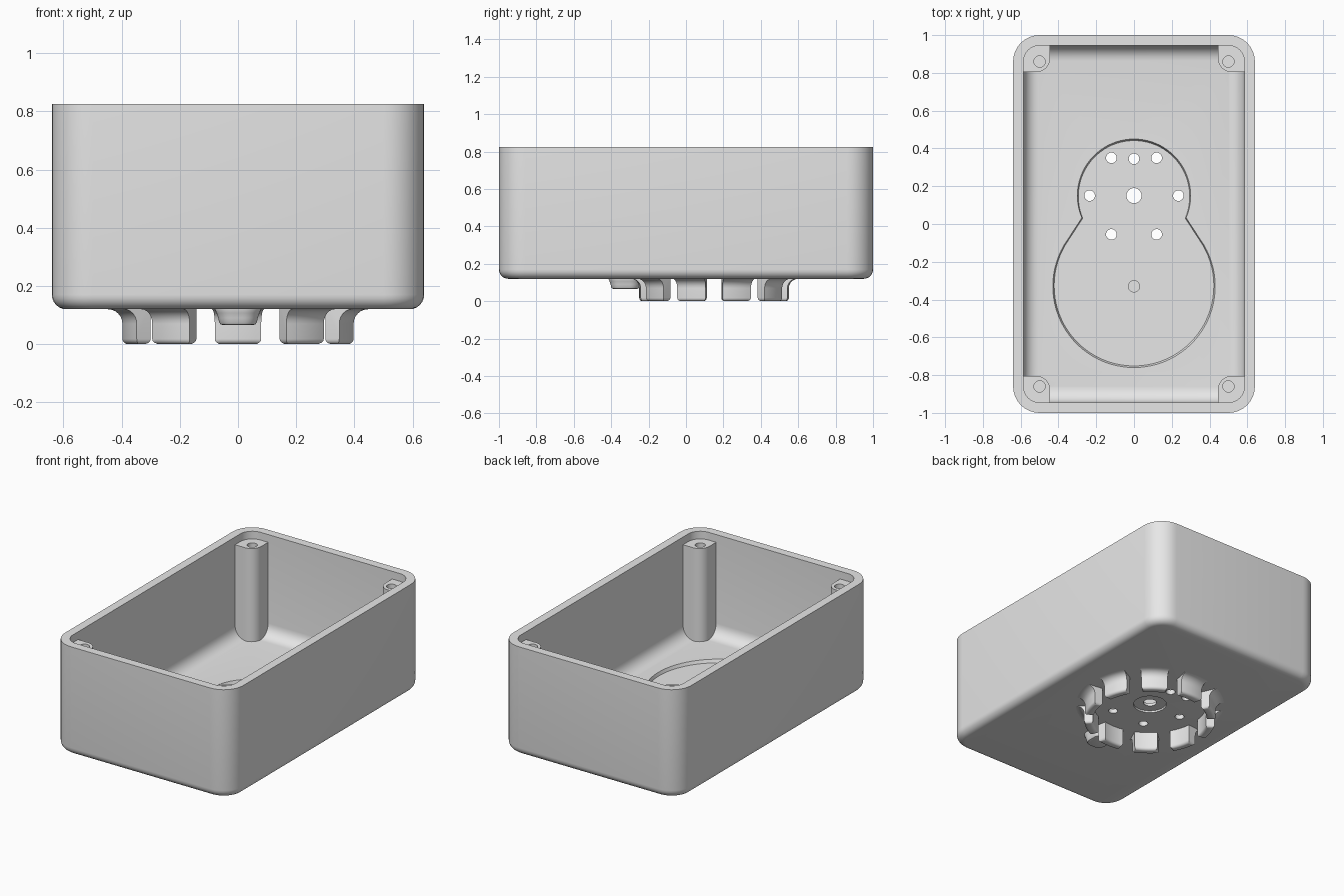
import bpy, bmesh
from math import sin, cos, pi, radians
from mathutils import Vector

if "Cube" in bpy.data.objects:
    bpy.data.objects.remove(bpy.data.objects["Cube"], do_unlink=True)

grey = bpy.data.materials.new("light_grey")
grey.use_nodes = True
grey.diffuse_color = (0.8, 0.8, 0.8, 1)
grey.node_tree.nodes["Principled BSDF"].inputs["Base Color"].default_value = (0.8, 0.8, 0.8, 1)

HX, HY, BASE, TOP = 0.64, 1.0, 0.12, 0.825
FLOOR, WALL, CORNER = 0.17, 0.055, 0.14
HUB_Y, BULB_Y = 0.15, -0.33


def arc(cx, cy, r, a0, a1, n):
    """Points on an arc, angles in degrees."""
    angles = [radians(a0 + (a1 - a0) * i / n) for i in range(n + 1)]
    return [(cx + r * cos(a), cy + r * sin(a)) for a in angles]


def rounded_rect(hx, hy, r, cx=0, cy=0):
    pts = []
    for i, (sx, sy) in enumerate([(1, 1), (-1, 1), (-1, -1), (1, -1)]):
        pts += arc(cx + sx * (hx - r), cy + sy * (hy - r), r, 90 * i, 90 * i + 90, 8)
    return pts


def add_stack(bm, layers):
    """Closed solid from equal-length outlines, each given as (points, z)."""
    rings = [[bm.verts.new((x, y, z)) for x, y in pts] for pts, z in layers]
    for a, b in zip(rings, rings[1:]):
        for i in range(len(a)):
            j = (i + 1) % len(a)
            bm.faces.new((a[i], a[j], b[j], b[i]))
    bm.faces.new(rings[0][::-1])
    bm.faces.new(rings[-1])


def finish(name, bm):
    bmesh.ops.recalc_face_normals(bm, faces=bm.faces)
    mesh = bpy.data.meshes.new(name)
    bm.to_mesh(mesh)
    bm.free()
    mesh.materials.append(grey)
    obj = bpy.data.objects.new(name, mesh)
    bpy.context.collection.objects.link(obj)
    return obj


def stack(name, layers):
    bm = bmesh.new()
    add_stack(bm, layers)
    return finish(name, bm)


def activate(obj):
    bpy.ops.object.select_all(action='DESELECT')
    obj.select_set(True)
    bpy.context.view_layer.objects.active = obj


def cut(obj, cutter):
    cutter.hide_render = True
    activate(obj)
    mod = obj.modifiers.new("cut", 'BOOLEAN')
    mod.operation, mod.solver, mod.object = 'DIFFERENCE', 'EXACT', cutter
    bpy.ops.object.modifier_apply(modifier=mod.name)
    bpy.data.objects.remove(cutter, do_unlink=True)


def drill(obj, x, y, r, z0, z1):
    outline = arc(x, y, r, 0, 360, 32)[:-1]
    cut(obj, stack("drill", [(outline, z0), (outline, z1)]))


def smooth(obj):
    activate(obj)
    bpy.ops.object.shade_smooth_by_angle(angle=radians(32))


# Open box: outer fillet, wall, rim, inner wall, inner fillet
def shell_layer(inset, z):
    return rounded_rect(HX - inset, HY - inset, CORNER - inset), z


OUT_R, IN_R = 0.05, 0.08
steps = [radians(15 * i) for i in range(7)]
layers = [shell_layer(OUT_R * (1 - sin(a)), BASE + OUT_R * (1 - cos(a))) for a in steps]
layers += [shell_layer(0, TOP), shell_layer(WALL, TOP)]
layers += [shell_layer(WALL + IN_R * (1 - cos(a)), FLOOR + IN_R * (1 - sin(a))) for a in steps]
box = stack("box_shell", layers)

# Keyhole-shaped shallow recess in the floor
half = arc(0, BULB_Y, 0.43, -90, 30.7, 28) + arc(0, HUB_Y, 0.3, -23, 90, 24)
keyhole = half + [(-x, y) for x, y in half[-2:0:-1]]
small = [(x * 0.983, -0.15 + (y + 0.15) * 0.986) for x, y in keyhole]
cut(box, stack("recess_cutter", [(small, 0.15), (keyhole, FLOOR), (keyhole, 0.25)]))

# Mounting holes, centre hole with counterbore, blind dimple
for x, y in [(0.12, 0.35), (0.235, HUB_Y), (0.12, -0.055)]:
    for side in (-1, 1):
        drill(box, side * x, y, 0.028, 0.05, 0.3)
drill(box, 0, 0.345, 0.028, 0.05, 0.3)
drill(box, 0, HUB_Y, 0.04, 0.05, 0.3)
drill(box, 0, HUB_Y, 0.1, 0.05, 0.132)
drill(box, 0, BULB_Y, 0.03, 0.137, 0.3)
smooth(box)

# Corner screw posts with pilot holes
for sx, xname in ((-1, "right"), (1, "left")):
    for sy, yname in ((-1, "front"), (1, "back")):
        outline = [(0.59, 0.95), (0.445, 0.95)] + arc(0.515, 0.875, 0.07, 180, 270, 10) + [(0.59, 0.805)]
        outline = [(sx * x, sy * y) for x, y in outline]
        post = stack(f"screw_post_{yname}_{xname}", [(outline, 0.15), (outline, 0.775)])
        drill(post, sx * 0.5, sy * 0.86, 0.03, 0.4, 0.9)
        smooth(post)

# Ring of ten flared tabs under the box
R_IN, R_OUT, FLARE = 0.345, 0.40, 0.05
profile = [(R_IN, 0.14), (R_IN, 0), (R_OUT, 0)]
profile += arc(R_OUT + FLARE, 0.07, FLARE, 180, 90, 6) + [(R_OUT + FLARE, 0.14)]
bm = bmesh.new()
for k in range(10):
    rings = []
    for i in range(9):
        a = radians(-90 + 36 * k - 11.5 + 23 * i / 8)
        rings.append([bm.verts.new((r * cos(a), HUB_Y + r * sin(a), z)) for r, z in profile])
    for a, b in zip(rings, rings[1:]):
        for i in range(len(profile)):
            j = (i + 1) % len(profile)
            bm.faces.new((a[i], a[j], b[j], b[i]))
    bm.faces.new(rings[0][::-1])
    bm.faces.new(rings[-1])
bmesh.ops.recalc_face_normals(bm, faces=bm.faces)
lower = [e for e in bm.edges
         if all(abs(v.co.z) < 0.001 for v in e.verts) and e.calc_face_angle(0) > 0.7]
bmesh.ops.bevel(bm, geom=lower, offset=0.018, segments=4, profile=0.5, affect='EDGES')
smooth(finish("tab_ring", bm))

# Rounded locating nub in front of the front tab
nub_layers = []
for inset, z in [(0.03, 0.065), (0.02, 0.068), (0.015, 0.075), (0.012, 0.09), (0.006, 0.107), (0, 0.12), (0, 0.14)]:
    nub_layers.append((rounded_rect(0.08 - inset, 0.09 - inset, 0.065 - inset, 0, -0.325), z))
smooth(stack("locating_nub", nub_layers))
